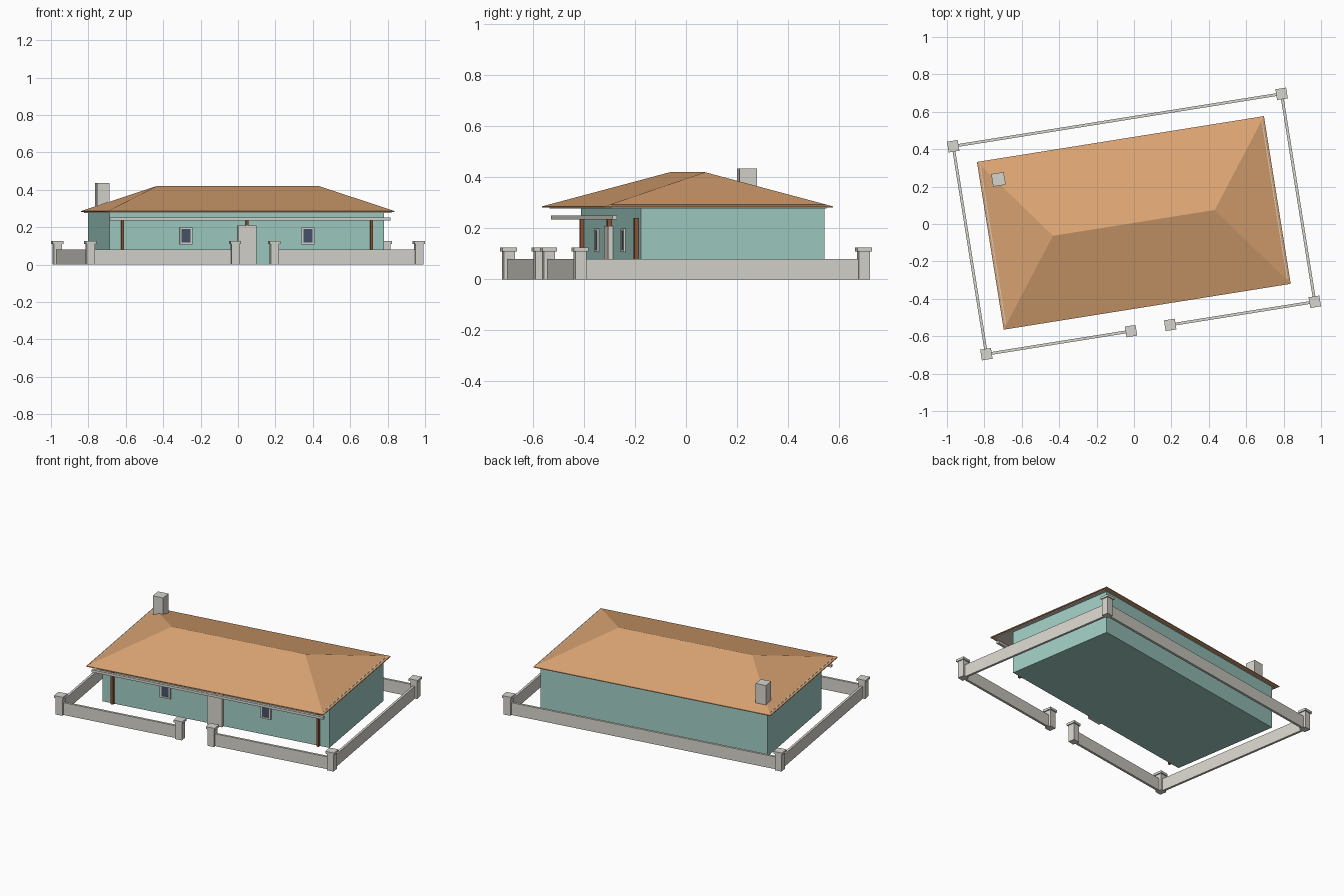
import bpy
import math
from mathutils import Matrix

if "Cube" in bpy.data.objects:
    bpy.data.objects.remove(bpy.data.objects["Cube"])

# The whole plot is turned slightly about z; parts are laid out in the plot's own axes
TURN = Matrix.Rotation(math.radians(9.07), 4, 'Z')


def material(name, rgb):
    m = bpy.data.materials.new(name)
    m.diffuse_color = (*[c ** 2.2 for c in rgb], 1)
    m.use_nodes = True
    m.node_tree.nodes["Principled BSDF"].inputs["Base Color"].default_value = m.diffuse_color
    return m


TEAL = material("wall_paint", (0.62, 0.80, 0.76))
TILE = material("roof_tile", (0.86, 0.64, 0.45))
WOOD = material("wood", (0.55, 0.33, 0.22))
GLASS = material("glass", (0.28, 0.33, 0.42))
STONE = material("stone", (0.84, 0.83, 0.80))


def mesh(name, verts, faces, mat):
    me = bpy.data.meshes.new(name)
    me.from_pydata(verts, [], faces)
    me.materials.append(mat)
    ob = bpy.data.objects.new(name, me)
    ob.matrix_world = TURN
    bpy.context.collection.objects.link(ob)
    return ob


def box(name, x, y, z, mat):
    """Box from (min, max) ranges on each axis."""
    verts = [(a, b, c) for c in z for b in y for a in x]
    faces = [(0, 2, 3, 1), (4, 5, 7, 6), (0, 1, 5, 4),
             (2, 6, 7, 3), (0, 4, 6, 2), (1, 3, 7, 5)]
    return mesh(name, verts, faces, mat)


def around(c, h):
    return (c - h, c + h)


# House body
FRONT = -0.298
box("house_walls", (-0.744, 0.744), (FRONT, 0.432), (0, 0.283), TEAL)

# Eave slab between walls and roof, and the narrow porch beam
box("eave_slab", (-0.765, 0.765), (-0.42, 0.436), (0.277, 0.2925), STONE)
box("porch_beam", (-0.76, 0.76), around(-0.405, 0.009), (0.235, 0.251), STONE)

# Hipped roof with a thin edge
X, Y, RIDGE, CY = 0.777, 0.454, 0.438, 0.006
corners = [(-X, CY - Y), (X, CY - Y), (X, CY + Y), (-X, CY + Y)]
verts = [(x, y, z) for z in (0.281, 0.286) for x, y in corners]
verts += [(-RIDGE, CY, 0.42), (RIDGE, CY, 0.42)]
faces = [(3, 2, 1, 0)] + [(i, (i + 1) % 4, 4 + (i + 1) % 4, 4 + i) for i in range(4)]
faces += [(4, 5, 9, 8), (5, 6, 9), (6, 7, 8, 9), (7, 4, 8)]
mesh("hip_roof", verts, faces, TILE)

# Chimney
box("chimney", around(-0.678, 0.034), around(0.35, 0.034), (0.25, 0.435), STONE)

# Wooden posts against the front wall
for i, x in enumerate((-0.674, 0, 0.674)):
    box(f"porch_post_{i + 1}", around(x, 0.008), (-0.314, FRONT + 0.01), (0, 0.24), WOOD)

# Front door
box("front_door", around(0, 0.05), (-0.317, FRONT + 0.01), (0, 0.21), STONE)

# Windows: four-sided frame around a dark pane
for side, x in (("left", -0.33), ("right", 0.33)):
    depth = (FRONT - 0.009, FRONT + 0.005)
    for s in (-1, 1):
        box(f"{side}_window_jamb", around(x + s * 0.029, 0.005), depth, (0.107, 0.199), STONE)
        box(f"{side}_window_rail", around(x, 0.024), depth, around(0.153 + s * 0.041, 0.005), STONE)
    box(f"{side}_window_pane", around(x, 0.025), (FRONT - 0.005, FRONT + 0.005),
        (0.115, 0.191), GLASS)

# Boundary wall with a gap for the gate
FX, FY, GATE, T = 0.889, 0.563, 0.106, 0.0075
box("back_fence_wall", (-FX, FX), around(FY, T), (0, 0.08), STONE)
for s, side in ((-1, "left"), (1, "right")):
    box(f"{side}_fence_wall", around(s * FX, T), (-FY, FY), (0, 0.08), STONE)
    box(f"front_{side}_fence_wall", sorted((s * GATE, s * FX)), around(-FY, T), (0, 0.08), STONE)

# Capped posts at the corners and gate
for x, y in ((-FX, -FY), (-GATE, -FY), (GATE, -FY), (FX, -FY), (FX, FY), (-FX, FY)):
    box("fence_post", around(x, 0.022), around(y, 0.022), (0, 0.111), STONE)
    box("fence_post_cap", around(x, 0.029), around(y, 0.029), (0.11, 0.125), STONE)
